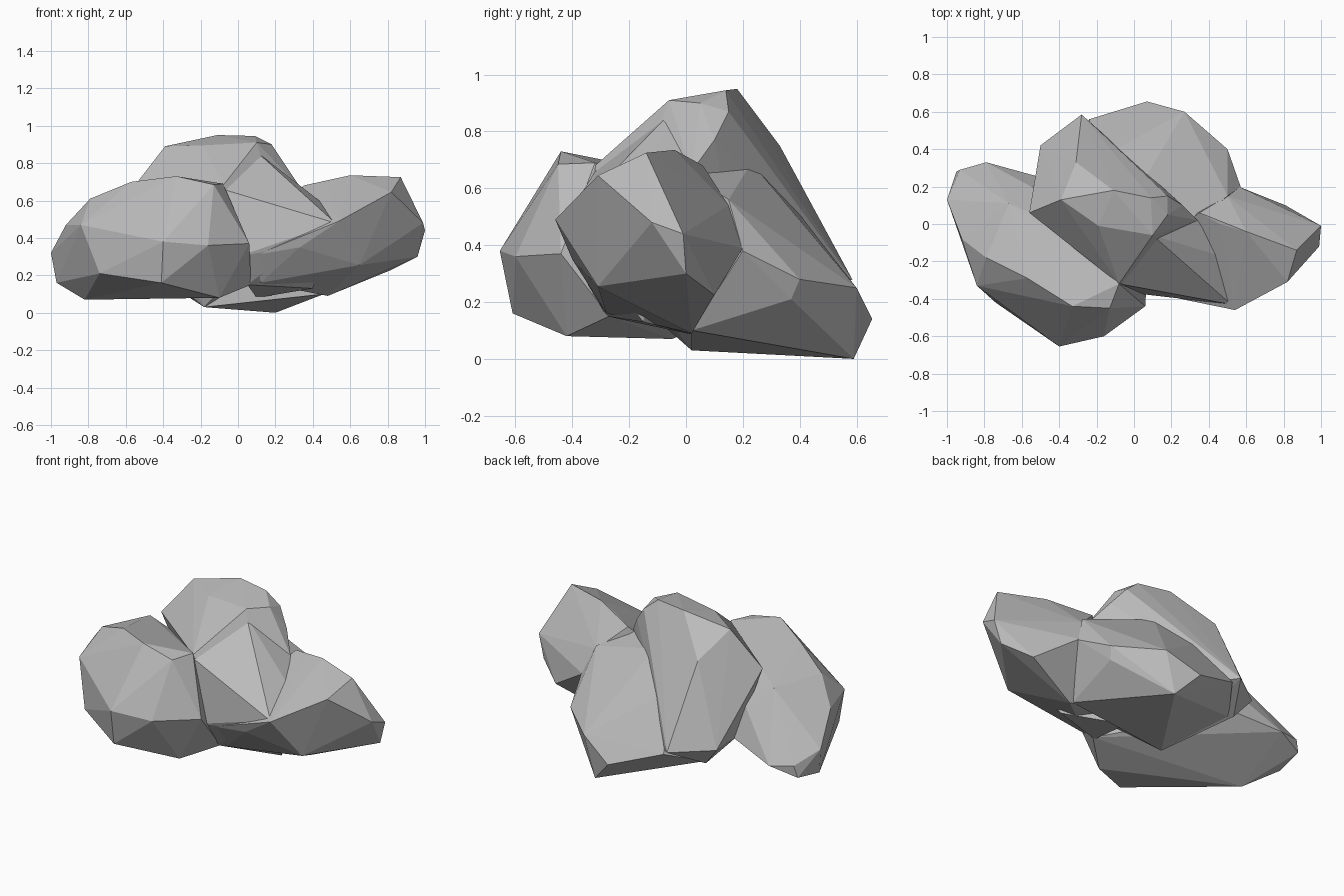
import bpy, bmesh

# One flat grey for the whole rock
stone = bpy.data.materials.new("stone_grey")
stone.diffuse_color = (0.5, 0.5, 0.5, 1)


def lobe(name, points):
    """Faceted boulder lobe: the convex hull of a few corner points."""
    bm = bmesh.new()
    for p in points:
        bm.verts.new(p)
    bmesh.ops.convex_hull(bm, input=bm.verts[:])
    bmesh.ops.delete(bm, geom=[v for v in bm.verts if not v.link_faces], context='VERTS')
    bmesh.ops.recalc_face_normals(bm, faces=bm.faces[:])
    mesh = bpy.data.meshes.new(name)
    bm.to_mesh(mesh)
    bm.free()
    mesh.materials.append(stone)
    obj = bpy.data.objects.new(name, mesh)
    bpy.context.collection.objects.link(obj)
    return obj


# Tall peak, sloping down to the back left
peak = lobe("rock", [
    (-.39, .13, .89), (-.11, .18, .95), (.09, .14, .945), (.10, -.06, .91),
    (-.19, -.01, .895), (.18, .05, .90), (.18, .15, .87), (.26, .10, .77),
    (.34, .02, .66), (-.56, .06, .67), (-.08, -.32, .68), (.10, -.31, .32),
    (.26, -.24, .36), (-.31, .33, .75), (-.50, .42, .29), (-.28, .585, .28),
    (-.18, .02, .03), (.15, .20, .20), (-.40, .38, .17), (-.50, .22, .30)])

# Low shoulder at the back right, running into the right lobe
shoulder = lobe("back_shoulder", [
    (.05, .23, .69), (.26, .24, .58), (.50, .15, .56), (.34, .02, .65),
    (-.17, .36, .56), (-.24, .56, .25), (.07, .655, .14), (.27, .60, .25),
    (.50, .40, .28), (.48, .37, .21), (.20, .59, 0), (-.18, .02, .03),
    (.46, .02, .10), (-.38, .36, .17), (.57, .20, .38)])

# Long lobe along the left and front
left = lobe("left_lobe", [
    (-1, .13, .32), (-.95, .28, .19), (-.93, .29, .26), (-.79, .33, .24),
    (-.50, .25, .30), (-.55, .20, .47), (-.67, .11, .60), (-.92, -.08, .47),
    (-.79, -.18, .61), (-.57, -.29, .70), (-.84, -.33, .47), (-.74, -.42, .21),
    (-.40, -.655, .38), (-.41, -.61, .16), (-.16, -.60, .36), (-.33, -.44, .73),
    (-.13, -.45, .685), (-.08, -.32, .69), (.06, -.44, .37), (.07, -.27, .15),
    (-.10, -.42, .08), (-.82, -.05, .07), (-.97, .10, .16), (-.30, -.05, .60)])

# Blunt lobe reaching out to the right
right = lobe("right_lobe", [
    (.54, -.46, .49), (.82, -.31, .645), (.87, -.14, .725), (.60, -.04, .735),
    (1, -.01, .44), (.99, -.12, .48), (.96, 0, .30), (.65, -.31, .255),
    (.48, .02, .09), (.81, .10, .225), (.56, .20, .39), (.50, .15, .54),
    (.33, -.40, .35), (.10, -.37, .31), (.12, -.28, .16), (.20, -.06, .52),
    (.46, 0, .70), (.35, .06, .68), (.20, .05, .15)])

# Saddle filling the valley between the peak, left and right lobes
saddle = lobe("saddle", [
    (.18, -.08, .58), (.10, -.06, .86), (-.08, -.32, .66), (.10, -.32, .33),
    (.33, -.39, .36), (.52, -.43, .48), (.46, -.17, .58), (.34, .02, .66),
    (0, -.37, .30), (.05, -.28, .15), (.40, -.15, .13), (.10, .05, .08)])

# Fuse the lobes into a single rock
bpy.context.view_layer.objects.active = peak
peak.select_set(True)
for part in (shoulder, left, right, saddle):
    mod = peak.modifiers.new("fuse", 'BOOLEAN')
    mod.operation = 'UNION'
    mod.solver = 'EXACT'
    mod.object = part
    bpy.ops.object.modifier_apply(modifier=mod.name)
    bpy.data.objects.remove(part)
